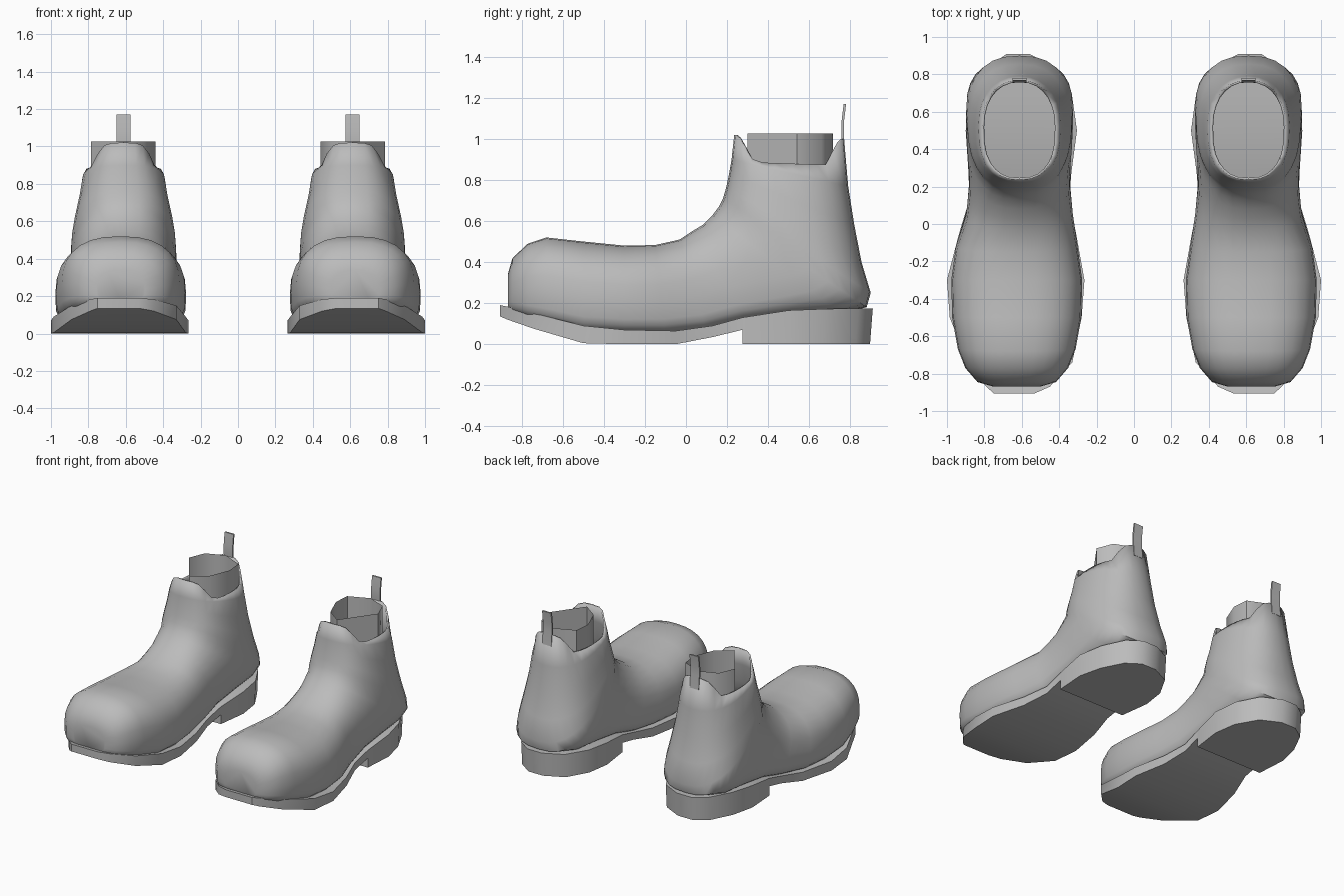
import bpy
import bmesh
from math import sin, cos, tau, radians
from mathutils import Vector

cube = bpy.data.objects.get("Cube")
if cube:
    bpy.data.objects.remove(cube, do_unlink=True)

grey = bpy.data.materials.new("plain grey")
grey.use_nodes = True
colour = (0.5, 0.5, 0.5, 1)
grey.diffuse_color = colour
grey.node_tree.nodes["Principled BSDF"].inputs["Base Color"].default_value = colour

CENTRE = 0.612


def loft(name, rings, cap_start=False, cap_end=False, thickness=0, angle=50):
    """Skin a list of equally long closed rings, for the left boot."""
    bm = bmesh.new()
    rows = [[bm.verts.new(p) for p in ring] for ring in rings]
    for a, b in zip(rows, rows[1:]):
        for i in range(len(a)):
            j = (i + 1) % len(a)
            bm.faces.new((a[i], a[j], b[j], b[i]))
    if cap_start:
        bm.faces.new(rows[0])
    if cap_end:
        bm.faces.new(rows[-1])
    bmesh.ops.remove_doubles(bm, verts=bm.verts, dist=0.0001)
    bmesh.ops.recalc_face_normals(bm, faces=bm.faces)
    mesh = bpy.data.meshes.new(name)
    bm.to_mesh(mesh)
    bm.free()
    mesh.materials.append(grey)
    obj = bpy.data.objects.new("left_" + name, mesh)
    bpy.context.collection.objects.link(obj)
    if thickness:
        solid = obj.modifiers.new("Thickness", "SOLIDIFY")
        solid.thickness = thickness
        solid.offset = -1
    bpy.ops.object.select_all(action="DESELECT")
    obj.select_set(True)
    bpy.context.view_layer.objects.active = obj
    bpy.ops.object.shade_smooth_by_angle(angle=radians(angle))
    return obj


def power(value, exponent):
    return abs(value) ** exponent * (1 if value >= 0 else -1)


def section(top, bottom, half_width, square, widest, shift, dip=0, count=28):
    """Rounded section spanning two points of the side profile."""
    top, bottom = Vector((0, *top)), Vector((0, *bottom))
    middle = bottom.lerp(top, widest)
    ring = []
    for i in range(count):
        a = tau * i / count
        e = 0.8 if sin(a) > 0 else square
        s = power(sin(a), e)
        p = middle.lerp(top if s > 0 else bottom, abs(s))
        p.x = CENTRE + shift + half_width * power(cos(a), e)
        p.z -= dip * min(1, max(0, (0.95 - abs(s)) / 0.3))
        ring.append(p)
    return ring


# Upper: sections fan from the toe, around the heel and up the shaft
# top y, top z, bottom y, bottom z, half width, squareness
foot = [
    (-.868, .34, -.868, .17, .13, .6),
    (-.845, .42, -.845, .15, .21, .5),
    (-.77, .49, -.77, .12, .275, .45),
    (-.68, .52, -.66, .09, .315, .45),
    (-.5, .50, -.5, .05, .345, .45),
    (-.3, .48, -.3, .04, .35, .45),
    (-.15, .483, -.1, .04, .325, .45),
    (-.03, .51, .1, .06, .285, .45),
    (.03, .55, .3, .11, .27, .45),
    (.08, .58, .55, .14, .275, .5),
    (.13, .63, .75, .15, .285, .6),
    (.16, .67, .88, .18, .285, .75),
]
shaft = [
    (.18, .71, .9, .25, .28, .8),
    (.195, .76, .855, .40, .265, .85),
    (.21, .83, .82, .58, .24, .9),
    (.222, .9, .79, .77, .22, .9),
    (.235, 1.02, .77, 1.0, .2, .9),
]
rings = []
for ty, tz, by, bz, w, sq in foot:
    rings.append(section((ty, tz), (by, bz), w, sq, .38, .015 if ty < -.1 else 0))
for ty, tz, by, bz, w, sq in shaft:
    dip = .13 if tz > 1 else 0
    rings.append(section((ty, tz), (by, bz), w, sq, .47, 0, dip))
parts = [loft("boot_upper", rings, cap_start=True, thickness=.012)]

# Sole and heel block: y, inner x, outer x, top z, bottom z
stations = [
    (-.905, .53, .75, .19, .135),
    (-.87, .45, .79, .183, .12),
    (-.74, .33, .89, .15, .075),
    (-.5, .28, .985, .09, .005),
    (-.3, .265, 1, .07, 0),
    (-.05, .31, .935, .065, 0),
    (.13, .345, .88, .09, .035),
    (.275, .335, .885, .13, .07),
    (.275, .335, .885, .13, 0),
    (.5, .305, .9, .165, 0),
    (.68, .33, .86, .172, 0),
    (.84, .42, .78, .175, 0),
    (.91, .56, .68, .175, 0),
]
rings = []
for y, inner, outer, top, bottom in stations:
    low = y * .985 if y > .6 else y
    rings.append([(inner, low, bottom), (outer, low, bottom), (outer, y, top), (inner, y, top)])
parts.append(loft("sole_and_heel", rings, True, True, angle=35))

# Elastic collar standing inside the shaft, seen from above as x and y offsets
collar = [(.173, .54), (.125, .66), (-.01, .715), (-.16, .65),
          (-.17, .53), (-.11, .38), (0, .3)]
rings = [[(CENTRE + x, y, z) for x, y in collar] for z in (.8, 1.027)]
parts.append(loft("elastic_collar", rings))

# Pull tab: thin strap bending up from the back of the rim
rings = []
for y, z in ((.765, .92), (.757, 1.02), (.757, 1.08), (.768, 1.17)):
    rings.append([(CENTRE + x, y + d, z)
                  for x, d in ((-.037, 0), (.037, 0), (.037, .012), (-.037, .012))])
parts.append(loft("pull_tab", rings, True, True))

# Mirror every part for the right boot
for part in parts:
    mesh = part.data.copy()
    for v in mesh.vertices:
        v.co.x *= -1
    mesh.flip_normals()
    twin = part.copy()
    twin.data = mesh
    twin.name = part.name.replace("left_", "right_")
    bpy.context.collection.objects.link(twin)
